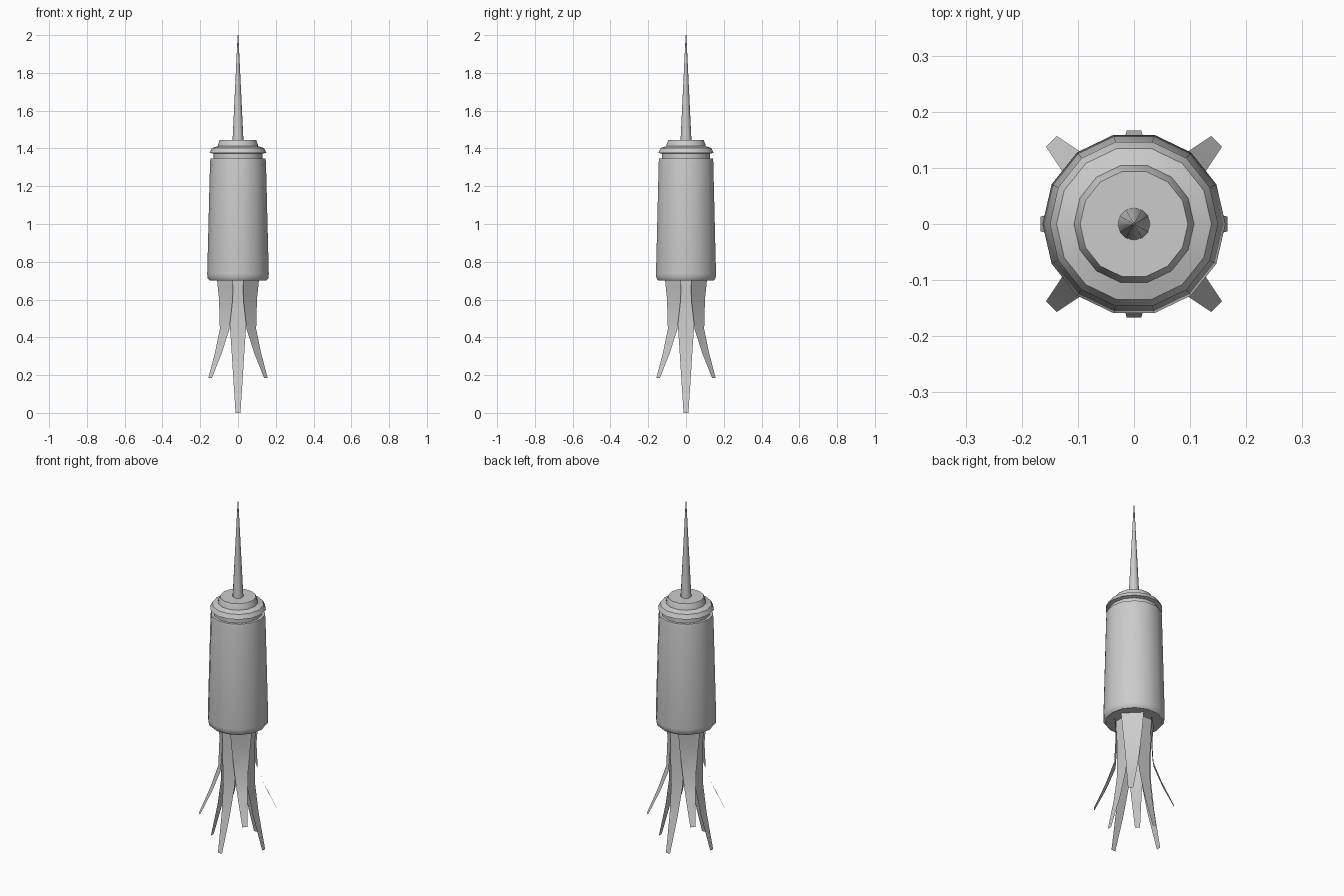
import bpy
import math

if "Cube" in bpy.data.objects:
    bpy.data.objects.remove(bpy.data.objects["Cube"])


def make_object(name, verts, faces, smooth_angle=35):
    mesh = bpy.data.meshes.new(name)
    mesh.from_pydata(verts, [], faces)
    mesh.update()
    obj = bpy.data.objects.new(name, mesh)
    bpy.context.collection.objects.link(obj)
    bpy.ops.object.select_all(action='DESELECT')
    obj.select_set(True)
    bpy.context.view_layer.objects.active = obj
    bpy.ops.object.shade_smooth_by_angle(angle=math.radians(smooth_angle))
    return obj


def lathe(name, profile, sides):
    """Turn (radius, z) points, listed bottom to top, into a capped solid."""
    verts = [(r * math.cos(2 * math.pi * i / sides),
              r * math.sin(2 * math.pi * i / sides), z)
             for r, z in profile for i in range(sides)]
    faces = []
    for k in range(len(profile) - 1):
        for i in range(sides):
            a, b = k * sides + i, k * sides + (i + 1) % sides
            faces.append((a, b, b + sides, a + sides))
    faces.append(tuple(reversed(range(sides))))
    top = (len(profile) - 1) * sides
    faces.append(tuple(range(top, top + sides)))
    return make_object(name, verts, faces)


def streamer(name, path, angle):
    """Thin tapering strip following (radius, z, half width) stations."""
    c, s = math.cos(angle), math.sin(angle)
    verts = []
    for r, z, w in path:
        verts += [(r * c + w * s, r * s - w * c, z),
                  (r * c - w * s, r * s + w * c, z)]
    faces = [(2 * k, 2 * k + 2, 2 * k + 3, 2 * k + 1)
             for k in range(len(path) - 1)]
    return make_object(name, verts, faces)


# Tapered canister body with a small bevel on the lower rim
lathe("body", [(0.150, 0.70), (0.161, 0.713), (0.163, 0.735),
               (0.148, 1.33), (0.145, 1.347)], 14)

# Neck groove, flange and raised lid
lathe("cap", [(0.13, 1.33), (0.13, 1.372), (0.150, 1.377),
              (0.138, 1.402), (0.107, 1.412), (0.105, 1.422),
              (0.096, 1.445)], 14)

# Needle on top
lathe("spike", [(0.029, 1.44), (0.002, 2.0)], 12)

# Hanging strips: long ones on the axes, shorter flared ones on the diagonals
long_path = [(0.076, 0.705, 0.058), (0.074, 0.565, 0.050), (0.085, 0.36, 0.036),
             (0.115, 0.20, 0.026), (0.167, 0.0, 0.013)]
short_path = [(0.097, 0.705, 0.06), (0.091, 0.60, 0.051), (0.100, 0.444, 0.036),
              (0.146, 0.32, 0.026), (0.2085, 0.185, 0.0134)]
for i in range(4):
    streamer(f"long_strip_{i}", long_path, i * math.pi / 2)
    streamer(f"short_strip_{i}", short_path, (i + 0.5) * math.pi / 2)
